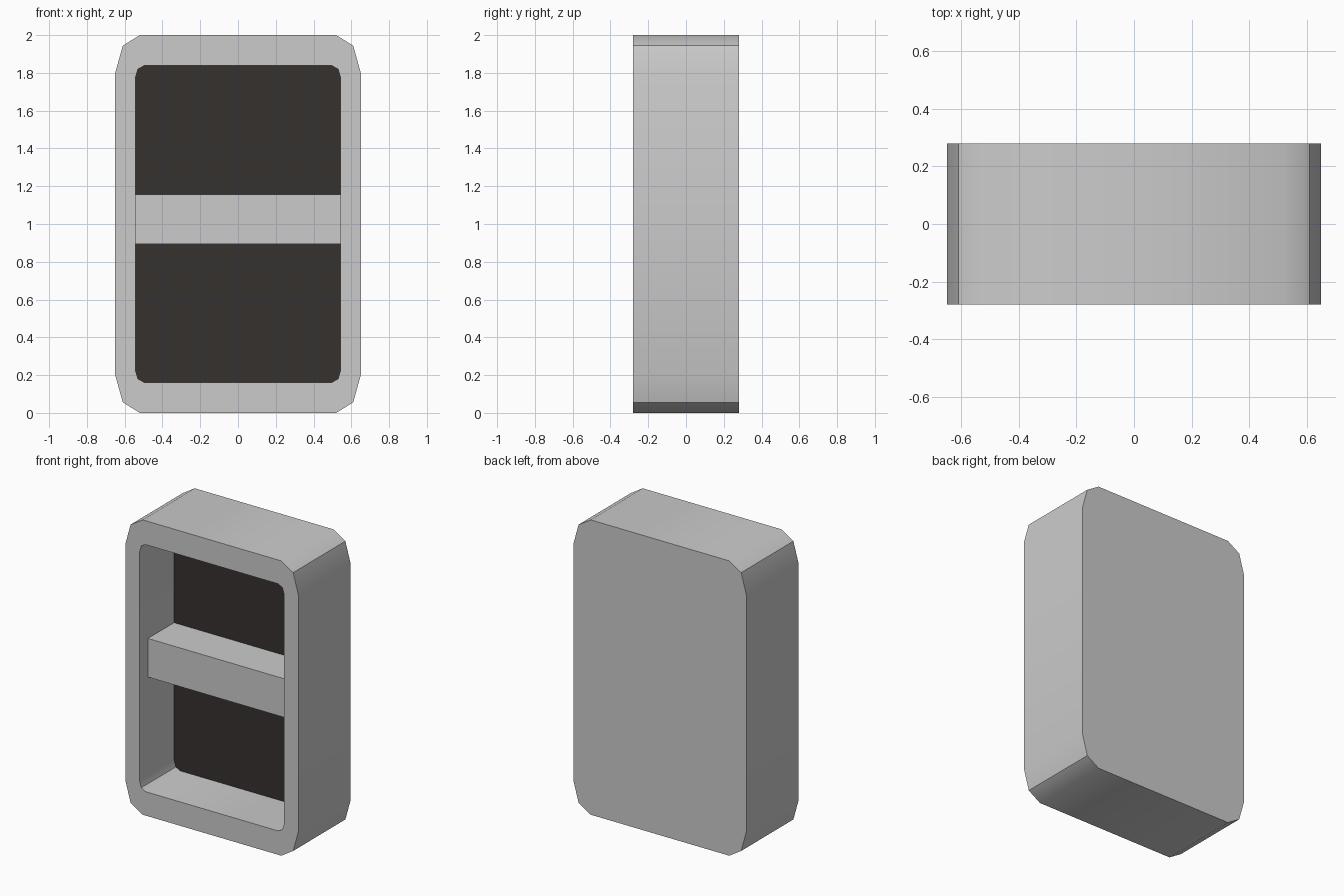
import bpy, bmesh, math

if "Cube" in bpy.data.objects:
    bpy.data.objects.remove(bpy.data.objects["Cube"])

CENTRE_Z = 1.0


def rounded_loop(bm, corner, y):
    """Mirror one corner profile into a closed 12-sided loop at depth y."""
    pts = list(corner)
    pts += [(-x, z) for x, z in reversed(corner)]
    pts += [(-x, -z) for x, z in corner]
    pts += [(x, -z) for x, z in reversed(corner)]
    return [bm.verts.new((x, y, z + CENTRE_Z)) for x, z in pts]


def bridge(bm, a, b):
    n = len(a)
    for i in range(n):
        j = (i + 1) % n
        bm.faces.new((a[i], a[j], b[j], b[i]))


def finish(bm, name, materials=()):
    bmesh.ops.recalc_face_normals(bm, faces=bm.faces)
    mesh = bpy.data.meshes.new(name)
    bm.to_mesh(mesh)
    bm.free()
    obj = bpy.data.objects.new(name, mesh)
    bpy.context.collection.objects.link(obj)
    for m in materials:
        mesh.materials.append(m)
    return obj


grey = bpy.data.materials.new("grey")
grey.diffuse_color = (0.8, 0.8, 0.8, 1)
grey.use_nodes = True
grey.node_tree.nodes["Principled BSDF"].inputs["Base Color"].default_value = grey.diffuse_color
dark = bpy.data.materials.new("dark")
dark.diffuse_color = (0.035, 0.031, 0.028, 1)
dark.use_nodes = True
dark.node_tree.nodes["Principled BSDF"].inputs["Base Color"].default_value = dark.diffuse_color

# Housing: solid block with a pocket open to the front and a dark floor
outer = [(0.65, 0.80), (0.61, 0.944), (0.52, 1.0)]
inner = [(0.543, 0.775), (0.53, 0.82), (0.497, 0.838)]
bm = bmesh.new()
back = rounded_loop(bm, outer, 0.28)
front = rounded_loop(bm, outer, -0.28)
rim = rounded_loop(bm, inner, -0.28)
floor = rounded_loop(bm, inner, 0.09)
bm.faces.new(back)
for a, b in ((back, front), (front, rim), (rim, floor)):
    bridge(bm, a, b)
bm.faces.new(floor).material_index = 1
housing = finish(bm, "housing", (grey, dark))
bpy.context.view_layer.objects.active = housing
housing.select_set(True)
bpy.ops.object.shade_smooth_by_angle(angle=math.radians(40))

# Crossbar: spans the pocket, set slightly behind the rim
bm = bmesh.new()
bmesh.ops.create_cube(bm, size=1)
bmesh.ops.scale(bm, vec=(1.086, 0.28, 0.262), verts=bm.verts)
bmesh.ops.translate(bm, vec=(0, -0.05, 1.024), verts=bm.verts)
finish(bm, "crossbar", (grey,))
